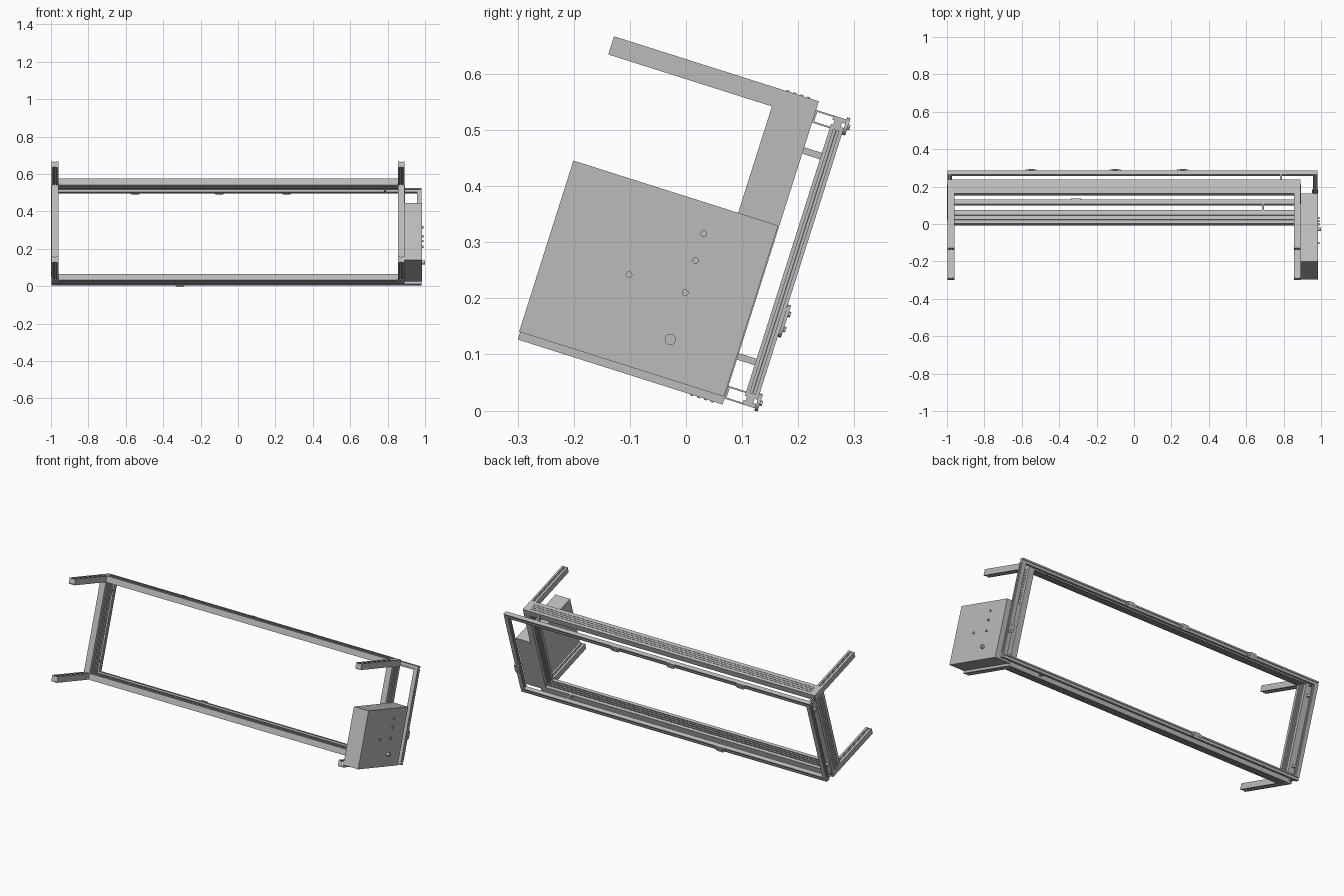
import bpy, bmesh, math
from mathutils import Matrix, Vector

if "Cube" in bpy.data.objects:
    bpy.data.objects.remove(bpy.data.objects["Cube"])

# Everything is laid out upright, then leaned back about x
LEAN = Matrix.Rotation(math.radians(-17.6), 4, 'X')

metal = bpy.data.materials.new("light_grey_metal")
GREY = (0.5, 0.5, 0.5, 1)
metal.diffuse_color = GREY
metal.use_nodes = True
metal.node_tree.nodes["Principled BSDF"].inputs["Base Color"].default_value = GREY


def finish(name, bm, smooth=False):
    bmesh.ops.recalc_face_normals(bm, faces=bm.faces)
    bm.transform(LEAN)
    mesh = bpy.data.meshes.new(name)
    bm.to_mesh(mesh)
    bm.free()
    mesh.materials.append(metal)
    ob = bpy.data.objects.new(name, mesh)
    bpy.context.collection.objects.link(ob)
    if smooth:
        bpy.ops.object.select_all(action='DESELECT')
        ob.select_set(True)
        bpy.context.view_layer.objects.active = ob
        bpy.ops.object.shade_smooth_by_angle()
    return ob


def prism(name, outline, axes, start, end, smooth=False):
    """Extrude a 2D outline; axes = (outline u, outline v, length)."""
    bm = bmesh.new()
    verts = []
    for u, v in outline:
        co = Vector()
        co[axes[0]], co[axes[1]], co[axes[2]] = u, v, start
        verts.append(bm.verts.new(co))
    face = bm.faces.new(verts)
    moved = bmesh.ops.extrude_face_region(bm, geom=[face])["geom"]
    shift = Vector()
    shift[axes[2]] = end - start
    bmesh.ops.translate(bm, vec=shift, verts=[g for g in moved if isinstance(g, bmesh.types.BMVert)])
    return finish(name, bm, smooth)


def bar(name, lo, hi, length, wide, n=0, low_cut=0.0, high_cut=0.0, slot=0.0055):
    """Extruded bar with n grooves (positive cut) or ribs (negative) on two faces."""
    thin = 3 - length - wide
    w0, w1, t0, t1 = lo[wide], hi[wide], lo[thin], hi[thin]
    pitch = (w1 - w0) / (n + 2)
    mid = (w0 + w1) / 2

    def side(t, cut):
        pts = [(w0, t)]
        for i in range(n if cut else 0):
            c = mid + (i - (n - 1) / 2) * pitch
            a, b = c - slot / 2, c + slot / 2
            pts += [(a, t), (a, t + cut), (b, t + cut), (b, t)]
        return pts + [(w1, t)]

    outline = side(t0, low_cut) + side(t1, -high_cut)[::-1]
    return prism(name, outline, (wide, thin, length), lo[length], hi[length])


X, Y, Z = 0, 1, 2
FRONT, BACK, ARM_TIP = -0.018, 0.059, -0.324
LOW, HIGH, THICK = 0.030, 0.597, 0.034
RIB, GROOVE = -0.002, 0.006
LEFT, RIGHT = (0.855, 0.89), (-0.998, -0.961)

# Main frame: two long beams and two end posts
bar("bottom_beam", (RIGHT[1], FRONT, LOW), (LEFT[0], BACK, LOW + THICK), X, Y, 4, RIB, GROOVE)
bar("top_beam", (RIGHT[1], FRONT, HIGH - THICK), (LEFT[0], BACK, HIGH), X, Y, 4, GROOVE, RIB)
for side, (x0, x1) in (("left", LEFT), ("right", RIGHT)):
    cuts = (GROOVE, RIB) if side == "left" else (RIB, GROOVE)
    bar(side + "_post", (x0, FRONT, LOW + THICK), (x1, BACK, HIGH - THICK), Z, Y, 4, *cuts)
    # Forward arms with grooved upper and lower faces, closed at the corner
    for level, z in (("bottom", LOW), ("top", HIGH - THICK)):
        bar(f"{side}_{level}_arm", (x0, ARM_TIP, z), (x1, FRONT, z + THICK), Y, X, 2, 0.004, 0.004)
        bar(f"{side}_{level}_corner", (x0, FRONT, z), (x1, BACK, z + THICK), Y, X)

# Control cabinet
bar("control_cabinet", (0.89, -0.326, 0.044), (0.985, 0.057, 0.364), X, Y)


def disc(name, x0, x1, y, z, r):
    ring = [(y + r * math.cos(i * math.tau / 20), z + r * math.sin(i * math.tau / 20)) for i in range(20)]
    prism(name, ring, (Y, Z, X), x0, x1, True)


disc("cabinet_main_button", 0.985, 1.0, -0.065, 0.1125, 0.010)
for i, (y, z) in enumerate(((-0.065, 0.2), (-0.065, 0.26), (-0.065, 0.31), (-0.17, 0.2))):
    disc(f"cabinet_button_{i + 1}", 0.985, 0.991, y, z, 0.006)

# Slim sensor frame behind the main frame
S0, S1 = 0.092, 0.116
RAIL_Z = {"bottom": 0.041, "top": 0.557}
SIZE = 0.024
for level, z in RAIL_Z.items():
    bar(f"{level}_sensor_rail", (-0.998, S0, z), (0.98, S1, z + SIZE), X, Z, 1, 0.004, 0.006, 0.008)
for side, x in (("left", 0.956), ("right", -0.998)):
    bar(f"{side}_sensor_rail", (x, S0, RAIL_Z["bottom"] + SIZE), (x + SIZE, S1, RAIL_Z["top"]),
        Z, Y, 2, 0.003, 0.003, 0.004)

# Open clips tying the sensor rails to the beams
for level, x in (("top", 0.785), ("bottom", 0.69)):
    z = RAIL_Z[level]
    a, b, t = z, z + SIZE, 0.003
    loop = [(BACK, a), (S0, a), (S0, a + t), (BACK + t, a + t),
            (BACK + t, b - t), (S0, b - t), (S0, b), (BACK, b)]
    for name, cx in (("left", x), ("right", -0.985)):
        prism(f"{name}_{level}_clip", loop, (Y, Z, X), cx - 0.005, cx + 0.005)

# Small blocks between the right post and its sensor rail
for level, z in (("lower", 0.12), ("upper", 0.505)):
    bar(f"{level}_spacer", (-0.992, BACK, z - 0.006), (-0.978, S0, z + 0.006), Y, X)


def oval(name, x, z, upright=False):
    """Rounded joint cover with two screw heads on the rear of a rail."""
    half, r = 0.014, 0.016
    outline = []
    for k in range(18):
        a = math.pi * (k % 9) / 8 + (0 if k < 9 else math.pi) - math.pi / 2
        u = r * math.cos(a) + (half if k < 9 else -half)
        v = r * math.sin(a)
        outline.append((x - v, z + u) if upright else (x + u, z + v))
    prism(name, outline, (X, Z, Y), S1, S1 + 0.006, True)
    for s in (-1, 1):
        cx, cz = (x, z + s * half) if upright else (x + s * half, z)
        head = [(cx + 0.005 * math.cos(i * math.tau / 12), cz + 0.005 * math.sin(i * math.tau / 12))
                for i in range(12)]
        prism(name + "_screw", head, (X, Z, Y), S1 + 0.006, S1 + 0.010, True)


for i, x in enumerate((-0.55, -0.1, 0.26)):
    oval(f"top_joint_cover_{i + 1}", x, RAIL_Z["top"] + SIZE / 2)
oval("bottom_joint_cover", -0.31, RAIL_Z["bottom"] + SIZE / 2)
oval("left_joint_cover", 0.968, 0.205, True)
